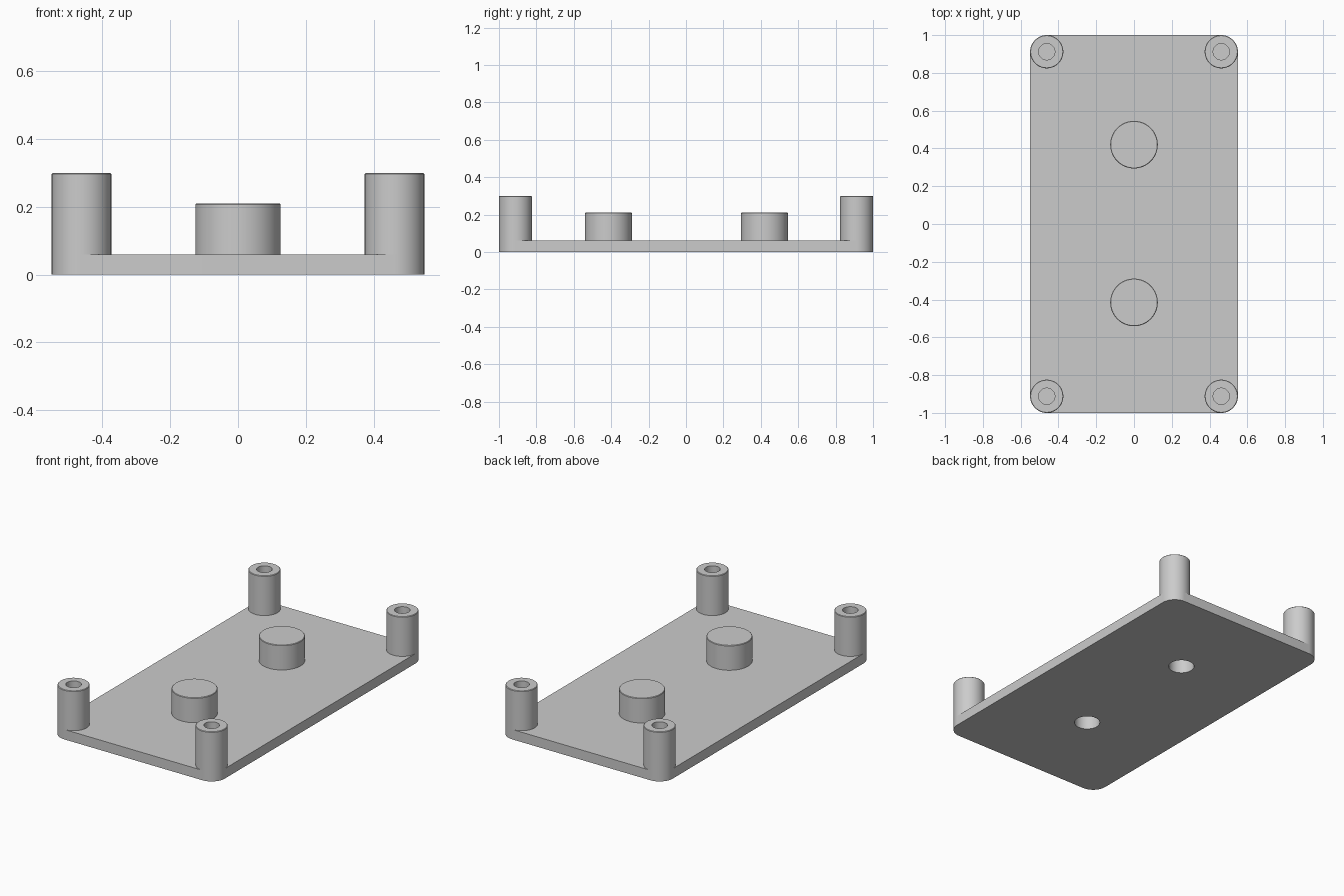
import bpy
import bmesh
from math import cos, sin, pi, radians
from mathutils import Vector

default_cube = bpy.data.objects.get("Cube")
if default_cube:
    bpy.data.objects.remove(default_cube, do_unlink=True)

HALF_X, HALF_Y = 0.55, 1.0
PLATE_TOP, POST_TOP, BOSS_TOP = 0.06, 0.30, 0.21
POST_R, POST_HOLE_R = 0.088, 0.043
BOSS_R, BOSS_HOLE_R, BOSS_HOLE_TOP = 0.126, 0.072, 0.15
BOSS_Y = (-0.415, 0.42)
EDGE = 0.003
POST_X, POST_Y = HALF_X - POST_R, HALF_Y - POST_R

grey = bpy.data.materials.new("light grey")
grey.use_nodes = True
grey.diffuse_color = (0.6, 0.6, 0.6, 1)
grey.node_tree.nodes["Principled BSDF"].inputs["Base Color"].default_value = (0.6, 0.6, 0.6, 1)


def make_object(name, bm, location=(0, 0, 0)):
    mesh = bpy.data.meshes.new(name)
    bm.to_mesh(mesh)
    bm.free()
    mesh.materials.append(grey)
    obj = bpy.data.objects.new(name, mesh)
    obj.location = location
    bpy.context.collection.objects.link(obj)
    return obj


def shade(obj):
    bpy.ops.object.select_all(action="DESELECT")
    obj.select_set(True)
    bpy.context.view_layer.objects.active = obj
    bpy.ops.object.shade_smooth_by_angle(angle=radians(30))


def lathe(name, profile, location, steps=64):
    """Turn an (r, z) profile, listed with the solid on its left, about z."""
    bm = bmesh.new()
    verts = [bm.verts.new((r, 0, z)) for r, z in profile]
    edges = [bm.edges.new(pair) for pair in zip(verts, verts[1:])]
    bmesh.ops.spin(bm, geom=verts + edges, cent=(0, 0, 0), axis=(0, 0, 1),
                   angle=2 * pi, steps=steps, use_merge=True)
    bmesh.ops.remove_doubles(bm, verts=bm.verts, dist=0.0001)
    # Outer wall faces must point away from the axis
    bm.normal_update()
    wall = max(bm.faces, key=lambda f: f.calc_center_median().xy.length)
    if wall.normal.xy.dot(wall.calc_center_median().xy) < 0:
        bmesh.ops.reverse_faces(bm, faces=bm.faces)
    return make_object(name, bm, location)


# Base plate with corners rounded around the posts
bm = bmesh.new()
outline = []
for quarter, (sx, sy) in enumerate([(1, 1), (-1, 1), (-1, -1), (1, -1)]):
    for i in range(17):
        a = (quarter + i / 16) * pi / 2
        outline.append(bm.verts.new((sx * POST_X + POST_R * cos(a),
                                     sy * POST_Y + POST_R * sin(a), 0)))
base = bm.faces.new(outline)
top = bmesh.ops.extrude_face_region(bm, geom=[base])["geom"]
bmesh.ops.translate(bm, verts=[v for v in top if isinstance(v, bmesh.types.BMVert)],
                    vec=Vector((0, 0, PLATE_TOP)))
bmesh.ops.recalc_face_normals(bm, faces=bm.faces)
plate = make_object("base_plate", bm)

# Round openings through the plate, under the bosses
for y in BOSS_Y:
    cutter = lathe("hole_cutter", [(0, -0.05), (BOSS_HOLE_R, -0.05),
                                   (BOSS_HOLE_R, 0.12), (0, 0.12)], (0, y, 0))
    cutter.hide_render = True
    cut = plate.modifiers.new("hole", "BOOLEAN")
    cut.operation = "DIFFERENCE"
    cut.solver = "EXACT"
    cut.object = cutter
    bpy.context.view_layer.objects.active = plate
    bpy.ops.object.modifier_apply(modifier=cut.name)
    bpy.data.objects.remove(cutter, do_unlink=True)
shade(plate)

# Hollow corner posts
post_profile = [(POST_R, PLATE_TOP), (POST_R, POST_TOP - EDGE),
                (POST_R - EDGE, POST_TOP), (POST_HOLE_R, POST_TOP),
                (POST_HOLE_R, PLATE_TOP)]
for side, sx in (("left", 1), ("right", -1)):
    for end, sy in (("front", -1), ("back", 1)):
        shade(lathe(f"{end}_{side}_post", post_profile, (sx * POST_X, sy * POST_Y, 0)))

# Round bosses, hollowed from below
boss_profile = [(0, BOSS_HOLE_TOP), (BOSS_HOLE_R, BOSS_HOLE_TOP),
                (BOSS_HOLE_R, PLATE_TOP), (BOSS_R, PLATE_TOP),
                (BOSS_R, BOSS_TOP - EDGE), (BOSS_R - EDGE, BOSS_TOP), (0, BOSS_TOP)]
for end, y in zip(("front", "back"), BOSS_Y):
    shade(lathe(f"{end}_boss", boss_profile, (0, y, 0)))
